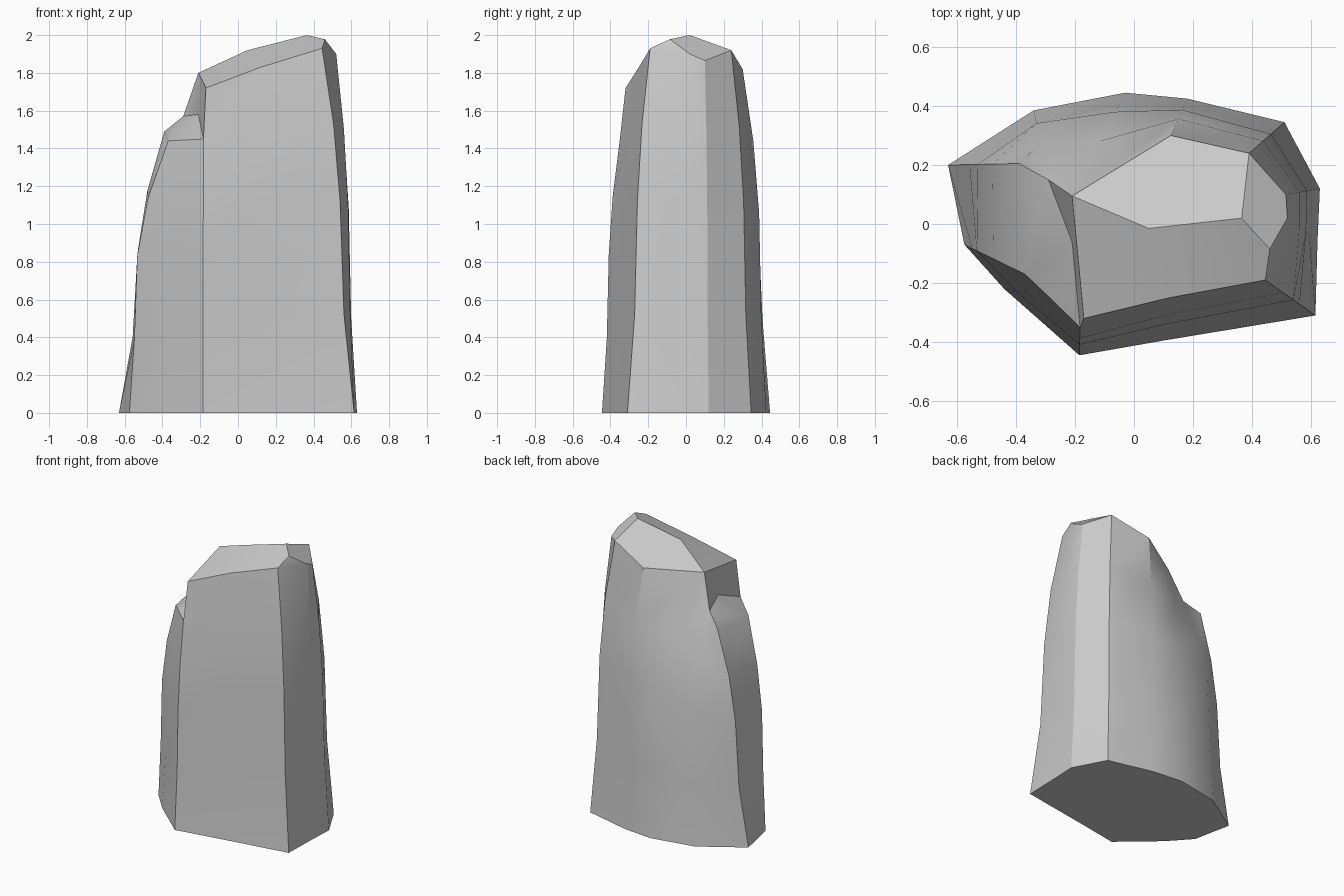
import bpy, bmesh, math

if "Cube" in bpy.data.objects:
    bpy.data.objects.remove(bpy.data.objects["Cube"])

# Each column of the rock: base x, y, rim x, y, z, extra outward bulge
columns = [
    (-0.185, -0.445, -0.183, -0.350, 1.45, 0.00),   # front crease
    (0.10, -0.395, 0.12, -0.25, 1.83, 0.00),
    (0.615, -0.31, 0.445, -0.19, 1.93, -0.06),      # front right crease
    (0.622, -0.06, 0.52, 0.02, 1.90, 0.00),
    (0.63, 0.12, 0.515, 0.10, 1.865, 0.00),
    (0.51, 0.345, 0.39, 0.24, 1.92, 0.00),          # back right crease
    (0.18, 0.425, 0.125, 0.30, 1.82, 0.08),
    (-0.03, 0.445, -0.21, 0.095, 1.80, 0.20),
    (-0.34, 0.385, -0.29, 0.15, 1.57, 0.20),
    (-0.63, 0.20, -0.39, 0.205, 1.49, -0.04),       # left crease
    (-0.575, -0.07, -0.37, -0.17, 1.44, 0.18),
    (-0.44, -0.22, -0.275, -0.26, 1.445, 0.12),
]
# Weathered side profile: height fraction, how much of the base offset remains
profile = [(0, 1), (0.27, 0.73), (0.58, 0.62), (0.79, 0.40), (1, 0)]

bm = bmesh.new()
rings = []
for t, f in profile:
    ring = []
    for bx, by, tx, ty, tz, k in columns:
        w = f + k * 4 * t * (1 - t)
        ring.append(bm.verts.new((tx + (bx - tx) * w, ty + (by - ty) * w, tz * t)))
    rings.append(ring)

# Sides and underside
n = len(columns)
for low, high in zip(rings, rings[1:]):
    for i in range(n):
        j = (i + 1) % n
        bm.faces.new((low[i], low[j], high[j], high[i]))
bm.faces.new(rings[0][::-1])

# Chipped crown and the broken ledge on the left
T = rings[-1]
A, B, C, D, E, G = [bm.verts.new(p) for p in (
    (-0.17, -0.32, 1.72), (0.46, -0.085, 1.978), (0.365, 0.02, 2.0),
    (0.05, -0.015, 1.92), (-0.21, -0.06, 1.58), (-0.34, 0.03, 1.51))]
for face in (
    (T[0], T[1], A), (A, T[1], D, T[7]), (T[1], T[2], B, C, D),   # front bevel
    (T[2], T[3], B), (B, T[3], T[4], T[5], C),                    # right bevel
    (D, C, T[5], T[6], T[7]),                                     # plateau
    (T[0], A, T[7], E), (E, T[7], T[8]),                          # notch wall
    (T[0], E, G, T[10], T[11]), (E, T[8], G),                     # ledge
    (G, T[8], T[9]), (G, T[9], T[10]),
):
    bm.faces.new(face)

bmesh.ops.recalc_face_normals(bm, faces=bm.faces)
mesh = bpy.data.meshes.new("standing_rock")
bm.to_mesh(mesh)
bm.free()
rock = bpy.data.objects.new("standing_rock", mesh)
bpy.context.collection.objects.link(rock)

# Smooth worn faces, crisp break lines
bpy.context.view_layer.objects.active = rock
rock.select_set(True)
bpy.ops.object.shade_smooth_by_angle(angle=math.radians(28))
